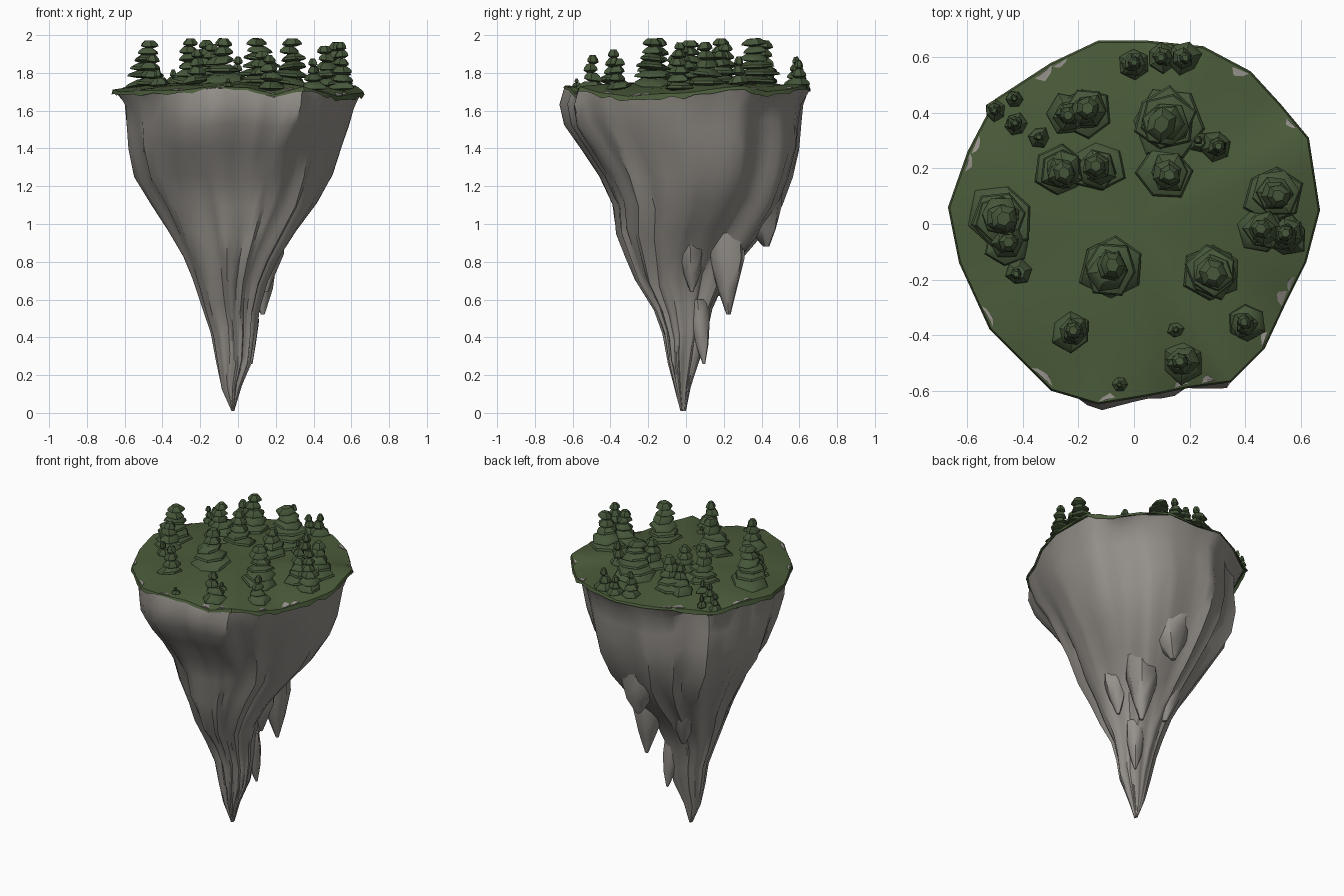
import bpy, bmesh, math, random
from mathutils import Vector, noise

random.seed(4)
cube = bpy.data.objects.get("Cube")
if cube:
    bpy.data.objects.remove(cube, do_unlink=True)


def material(name, rgb):
    m = bpy.data.materials.new(name)
    m.use_nodes = True
    m.diffuse_color = (*rgb, 1)
    m.node_tree.nodes["Principled BSDF"].inputs["Base Color"].default_value = (*rgb, 1)
    return m


STONE = material("grey stone", (0.30, 0.28, 0.255))
GRASS = material("grass green", (0.07, 0.107, 0.043))
LEAF = material("leaf green", (0.06, 0.095, 0.042))


def finish(bm, name, mat, angle):
    bmesh.ops.recalc_face_normals(bm, faces=bm.faces)
    mesh = bpy.data.meshes.new(name)
    bm.to_mesh(mesh)
    bm.free()
    mesh.materials.append(mat)
    ob = bpy.data.objects.new(name, mesh)
    bpy.context.scene.collection.objects.link(ob)
    bpy.ops.object.select_all(action='DESELECT')
    ob.select_set(True)
    bpy.context.view_layer.objects.active = ob
    bpy.ops.object.shade_smooth_by_angle(angle=math.radians(angle))


def loft(bm, rings, cap_end=True):
    loops = [[bm.verts.new(p) for p in ring] for ring in rings]
    for a, b in zip(loops, loops[1:]):
        for i in range(len(a)):
            j = (i + 1) % len(a)
            bm.faces.new((a[i], a[j], b[j], b[i]))
    for loop in (loops[0], loops[-1])[:1 + cap_end]:
        c = bm.verts.new(sum((v.co for v in loop), Vector()) / len(loop))
        for i in range(len(loop)):
            bm.faces.new((loop[i], loop[(i + 1) % len(loop)], c))


# Island rim, counter-clockwise from the left, with its wavy height
RIM = [(.67, .05, 1.7), (.63, .31, 1.73), (.53, .43, 1.7), (.42, .55, 1.71), (.25, .64, 1.73),
       (.05, .66, 1.71), (-.13, .66, 1.73), (-.3, .58, 1.72), (-.5, .45, 1.7), (-.6, .26, 1.72),
       (-.67, .06, 1.71), (-.63, -.14, 1.7), (-.52, -.38, 1.7), (-.3, -.6, 1.71),
       (-.13, -.65, 1.73), (.05, -.62, 1.72), (.2, -.59, 1.68), (.35, -.57, 1.73),
       (.47, -.45, 1.69), (.54, -.3, 1.67), (.62, -.14, 1.69)]
OUTLINE = []
for p, q in zip(RIM, RIM[1:] + RIM[:1]):
    OUTLINE += [Vector(p).lerp(Vector(q), k / 3) for k in range(3)]


def ground(x, y):
    """Grass height: a low dome running out to the wavy rim."""
    d = Vector((x, y))
    if d.length < .001:
        return 1.75
    edge = max(OUTLINE, key=lambda p: d.dot(p.xy) / p.xy.length)
    r = min(1, d.length / edge.xy.length)
    return 1.75 + (edge.z - 1.75) * r ** 3 + .01 * noise.noise((x * 4, y * 4, 2))


# Rock body: reach towards right, left, front and back at each height
PROFILE = [(.01, .035, -.02, .03, .0), (.14, .09, .02, .06, .025), (.28, .12, .08, .10, .07),
           (.42, .145, .10, .125, .11), (.55, .19, .115, .17, .14), (.7, .24, .16, .27, .21),
           (.82, .29, .22, .32, .30), (.95, .365, .31, .37, .41), (1.1, .46, .42, .39, .51),
           (1.25, .55, .50, .46, .565), (1.4, .58, .545, .56, .60), (1.52, .59, .585, .645, .61),
           (1.63, .60, .615, .67, .62), (1.71, .65, .65, .645, .65)]
rings = []
for z, right, left, front, back in PROFILE:
    ring = []
    low = 1 - z / 1.75
    rim = z > 1.7
    for p in OUTLINE:
        a = math.atan2(p.y, p.x)
        ca, sa = math.cos(a), math.sin(a)
        # broad folds plus creases that deepen towards the tip
        n = noise.noise((2.2 * ca, 2.2 * sa, z * .7))
        crease = max(0, .25 - abs(noise.noise((3 * ca + 7, 3 * sa, z * .5))))
        s = 1 if rim else 1 - (.08 + .2 * low) * abs(n) - (.06 + .4 * low) * crease
        ring.append(Vector((p.x * s, p.y * s, p.z - .01 if rim else z + (.06 * n if z > .1 else 0))))
    # fit the folded ring to the reach of this height
    for axis, lo, hi in ((0, -right, left), (1, -front, back)):
        small, big = min(v[axis] for v in ring), max(v[axis] for v in ring)
        for v in ring:
            v[axis] = lo + (v[axis] - small) / (big - small) * (hi - lo)
    rings.append(ring)
bm = bmesh.new()
loft(bm, rings)
finish(bm, "rock_body", STONE, 40)


# Hanging shards: wedges that widen upwards into the rock
def shard(name, tip, top, width):
    bm = bmesh.new()
    tip, top = Vector(tip), Vector(top)
    rings = []
    for t, w in ((0, .1), (.3, .5), (.65, .85), (1, .9)):
        c = tip.lerp(top, t)
        rings.append([c + Vector((math.cos(a), math.sin(a), 0)) * width * w * random.uniform(.88, 1.1)
                      for a in (k * math.tau / 7 for k in range(7))])
    loft(bm, rings)
    finish(bm, name, STONE, 55)


shard("back_shard", (.13, .225, .52), (.11, .2, .98), .115)
shard("lower_shard", (.07, .095, .26), (.04, .06, .6), .07)
shard("back_ledge", (.05, .425, .88), (.05, .36, 1.2), .16)
shard("left_ledge", (.15, .03, .64), (.17, .02, .95), .09)
shard("rear_right_shard", (-.1, .17, .62), (-.14, .2, 1.0), .12)

# Grass cap with a thin skirt over the rim
bm = bmesh.new()
rings = []
for scale, drop in ((.25, 0), (.5, 0), (.75, 0), (.92, 0), (.99, 0), (1, .02)):
    ring = []
    for p in OUTLINE:
        x, y = p.xy * scale
        side = .5 + abs(p.x)
        ring.append(Vector((x, y, ground(x, y) - drop * side * random.uniform(.5, 1.5))))
    rings.append(ring)
loft(bm, rings, cap_end=False)
finish(bm, "grass_cap", GRASS, 40)

# Bare stone slivers showing through along the rim
bm = bmesh.new()
for i in (4, 9, 20, 21, 26, 27, 35, 38, 42, 47, 49, 54, 57, 58):
    p, q = OUTLINE[i].xy * .985, OUTLINE[i + 1].xy * .975
    inward = -(p + q).normalized() * random.uniform(.015, .035)
    mid = (p + q) / 2
    pts = [p, mid, q, mid.lerp(q, .3) + inward, p.lerp(mid, .4) + inward * .6]
    loft(bm, [[Vector((*v, ground(*v) + h)) for v in pts] for h in (-.004, .004)])
finish(bm, "rim_stone_slivers", STONE, 30)


# Trees: stacks of plump, tilted tiers with a rounded top
def tree(name, x, y, radius, top):
    bm = bmesh.new()
    base = ground(x, y) - .005
    tiers = max(2, round((top - base) / .045))
    step = (top - base) / tiers
    for k in range(tiers):
        t = k / (tiers - 1)
        r = radius * (1 - .85 * t + .27 * t * t)
        turn, lean = random.uniform(0, math.tau), random.uniform(0, math.tau)
        tilt = random.uniform(-.2, .2) * (1 - .5 * t)
        ox, oy = (random.uniform(-.1, .1) * radius for _ in range(2))
        spread = [random.uniform(.82, 1.1) for _ in range(6)]
        rings = []
        for f, h in ((.5, .05), (1, .28), (.93, .58), (.5, 1.05)):
            ring = []
            for i in range(6):
                a = turn + i * math.tau / 6
                d = r * f * spread[i]
                ring.append(Vector((x + ox + d * math.cos(a), y + oy + d * math.sin(a),
                                    base + (k + h) * step * .96 + d * tilt * math.cos(a - lean))))
            rings.append(ring)
        loft(bm, rings)
    finish(bm, name, LEAF, 35)


TREES = [(-.48, .02, .125, 1.98), (-.46, -.07, .09, 1.9), (-.42, -.18, .05, 1.82),
         (-.22, -.38, .078, 1.93), (-.08, -.16, .125, 1.99), (.28, -.18, .12, 1.99),
         (.17, -.5, .08, 1.9), (.15, -.38, .03, 1.78), (-.05, -.58, .03, 1.77),
         (.4, -.36, .07, 1.88), (.51, .11, .11, 1.97), (.46, -.02, .095, 1.95),
         (.55, -.04, .08, 1.97), (.11, .37, .145, 1.99), (.12, .18, .1, 1.92),
         (.3, .28, .06, 1.89), (.23, .3, .04, 1.82), (-.26, .19, .1, 1.99),
         (-.13, .2, .1, 1.96), (-.17, .41, .1, 1.98), (-.24, .39, .08, 1.93),
         (-.43, .36, .045, 1.84), (-.34, .31, .04, 1.82), (-.5, .41, .04, 1.81),
         (-.43, .45, .035, 1.8), (0, .58, .058, 1.89), (.1, .6, .06, 1.84), (.18, .6, .06, 1.87)]
for n, spec in enumerate(TREES, 1):
    tree(f"tree_{n}", *spec)
